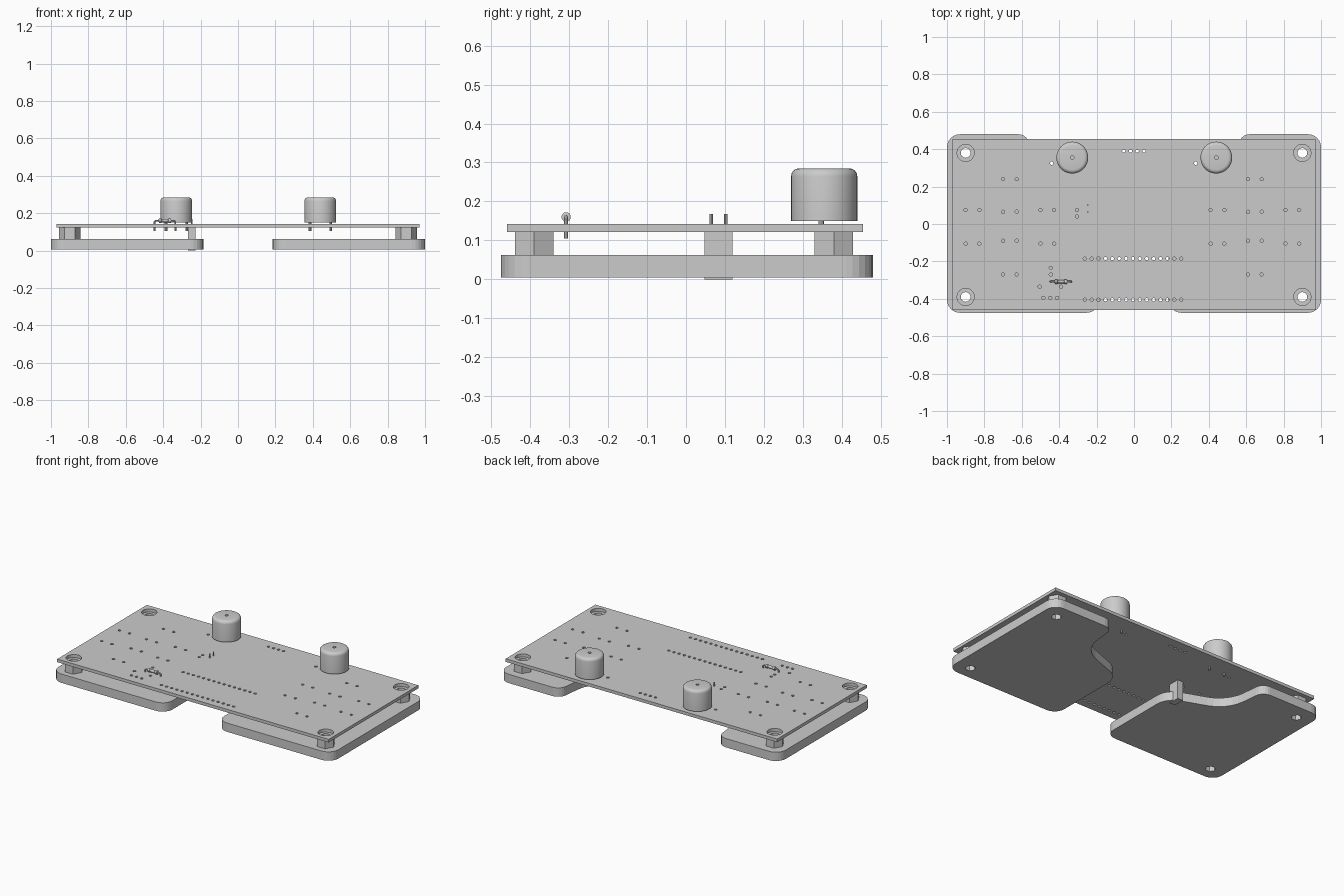
import bpy, bmesh, math
from mathutils import Vector, Matrix

cube = bpy.data.objects.get("Cube")
if cube:
    bpy.data.objects.remove(cube, do_unlink=True)

grey = bpy.data.materials.new("plain grey")
grey.use_nodes = True
colour = (0.6, 0.6, 0.6, 1)
grey.diffuse_color = colour
grey.node_tree.nodes["Principled BSDF"].inputs["Base Color"].default_value = colour


def add_mesh(name, mesh, smooth=False):
    mesh.name = name
    mesh.materials.clear()
    mesh.materials.append(grey)
    ob = bpy.data.objects.new(name, mesh)
    bpy.context.collection.objects.link(ob)
    if smooth:
        bpy.ops.object.select_all(action='DESELECT')
        ob.select_set(True)
        bpy.context.view_layer.objects.active = ob
        bpy.ops.object.shade_smooth_by_angle(angle=math.radians(35))
    return ob


def ring(x, y, r, n=12, turn=0):
    return [(x + r * math.cos(turn + math.tau * i / n),
             y + r * math.sin(turn + math.tau * i / n)) for i in range(n)]


def rounded(points, steps=6):
    """Closed outline from (x, y, corner radius) triples."""
    out = []
    for i, (x, y, r) in enumerate(points):
        p = Vector((x, y))
        a = Vector(points[i - 1][:2]) - p
        b = Vector(points[(i + 1) % len(points)][:2]) - p
        if r == 0:
            out.append((x, y))
            continue
        half = a.angle(b) / 2
        cut = r / math.tan(half)
        centre = p + (a.normalized() + b.normalized()).normalized() * r / math.sin(half)
        s, e = p + a.normalized() * cut - centre, p + b.normalized() * cut - centre
        sweep = s.angle_signed(e)
        for k in range(steps + 1):
            q = s.copy()
            q.rotate(Matrix.Rotation(-sweep * k / steps, 2))
            out.append(tuple(centre + q))
    return out


def slab(name, loops, z0, z1):
    """Flat sheet with holes: the first loop is the outline."""
    cu = bpy.data.curves.new(name, 'CURVE')
    cu.dimensions = '2D'
    cu.fill_mode = 'BOTH'
    cu.extrude = (z1 - z0) / 2
    for loop in loops:
        sp = cu.splines.new('POLY')
        sp.points.add(len(loop) - 1)
        for pt, (x, y) in zip(sp.points, loop):
            pt.co = (x, y, 0, 1)
        sp.use_cyclic_u = True
    tmp = bpy.data.objects.new(name + "_curve", cu)
    bpy.context.collection.objects.link(tmp)
    dg = bpy.context.evaluated_depsgraph_get()
    mesh = bpy.data.meshes.new_from_object(tmp.evaluated_get(dg))
    bpy.data.objects.remove(tmp, do_unlink=True)
    bm = bmesh.new()
    bm.from_mesh(mesh)
    bmesh.ops.remove_doubles(bm, verts=bm.verts, dist=1e-5)
    bmesh.ops.recalc_face_normals(bm, faces=bm.faces)
    bmesh.ops.translate(bm, verts=bm.verts, vec=(0, 0, (z0 + z1) / 2))
    for f in bm.faces:
        f.smooth = False
    bm.to_mesh(mesh)
    bm.free()
    return add_mesh(name, mesh)


def lathe(name, profile, x, y, n=40):
    """Turned part from (radius, z) pairs."""
    bm = bmesh.new()
    vs = [bm.verts.new((r, 0, z)) for r, z in profile]
    es = [bm.edges.new(p) for p in zip(vs, vs[1:])]
    bmesh.ops.spin(bm, geom=vs + es, axis=(0, 0, 1), cent=(0, 0, 0),
                   angle=math.tau, steps=n, use_duplicate=False)
    bmesh.ops.remove_doubles(bm, verts=bm.verts, dist=1e-5)
    bmesh.ops.recalc_face_normals(bm, faces=bm.faces)
    bmesh.ops.translate(bm, verts=bm.verts, vec=(x, y, 0))
    mesh = bpy.data.meshes.new(name)
    bm.to_mesh(mesh)
    bm.free()
    return add_mesh(name, mesh, True)


def wire(name, points, r):
    cu = bpy.data.curves.new(name, 'CURVE')
    cu.dimensions = '3D'
    cu.bevel_depth = r
    cu.bevel_resolution = 2
    cu.use_fill_caps = True
    sp = cu.splines.new('POLY')
    sp.points.add(len(points) - 1)
    for pt, co in zip(sp.points, points):
        pt.co = (*co, 1)
    tmp = bpy.data.objects.new(name + "_curve", cu)
    bpy.context.collection.objects.link(tmp)
    dg = bpy.context.evaluated_depsgraph_get()
    mesh = bpy.data.meshes.new_from_object(tmp.evaluated_get(dg))
    bpy.data.objects.remove(tmp, do_unlink=True)
    return add_mesh(name, mesh, True)


corners = [(sx * 0.9, y) for sx in (-1, 1) for y in (-0.39, 0.38)]

# Circuit board with its drill holes
holes = []
for x0 in (-0.70, 0.61):
    for dx, y in ((0, 0.24), (0, 0.065), (0, -0.09), (0, -0.27),
                  (-0.2, 0.075), (-0.2, -0.105), (0.2, 0.075), (0.2, -0.105)):
        holes += [(x0 + dx, y), (x0 + dx + 0.073, y)]
for y in (-0.185, -0.405):
    holes += [(-0.263 + 0.0368 * i, y) for i in range(15)]
holes += [(-0.055 + 0.036 * i, 0.39) for i in range(4)]
holes += [(-0.485 + 0.037 * i, -0.395) for i in range(3)]
holes += [(-0.44, 0.325), (0.33, 0.325), (-0.305, 0.075), (-0.305, 0.04),
          (-0.445, -0.235), (-0.445, -0.27), (-0.505, -0.335), (-0.39, -0.335)]
board = rounded([(-0.97, -0.46, 0), (0.97, -0.46, 0), (0.97, 0.455, 0), (-0.97, 0.455, 0)])
slab("circuit_board",
     [board] + [ring(x, y, 0.009, 10) for x, y in holes]
     + [ring(x, y, 0.046, 24) for x, y in corners], 0.122, 0.142)

# Two base plates with a wavy inner edge
for side, s in (("left", 1), ("right", -1)):
    outline = rounded([(1, -0.475, 0.07), (1, 0.48, 0.07), (0.565, 0.48, 0.06),
                       (0.535, 0.20, 0.2), (0.185, 0.07, 0.12), (0.185, -0.475, 0.07)])
    loops = [[(s * x, y) for x, y in outline]]
    loops += [ring(x, y, 0.03, 6) for x, y in corners if x * s > 0]
    slab(side + "_base_plate", loops, 0.005, 0.062)

# Hexagonal spacers between plates and board
for i, (x, y) in enumerate(corners):
    slab(f"spacer_{i + 1}", [ring(x, y, 0.057, 6), ring(x, y, 0.026, 16)], 0.062, 0.122)

# Round capped drums with two pins each
for side, x in (("right", -0.33), ("left", 0.44)):
    arc = [(0.065 + 0.02 * math.cos(a), 0.265 + 0.02 * math.sin(a))
           for a in (math.pi / 8 * k for k in range(5))]
    lathe(side + "_drum", [(0, 0.15), (0.085, 0.15)] + arc
          + [(0.01, 0.285), (0.01, 0.275), (0, 0.275)], x, 0.355)
    for k, dx in enumerate((-0.055, 0.055)):
        wire(f"{side}_drum_pin_{k + 1}", [(x + dx, 0.347, 0.105), (x + dx, 0.347, 0.155)], 0.007)

# Bent-lead resistor: thin wire plus thicker body with swollen ends
y, z = -0.308, 0.16
wire("resistor_lead", [(-0.447, y, 0.105), (-0.447, y, 0.153), (-0.44, y, z),
                       (-0.342, y, z), (-0.335, y, 0.153), (-0.335, y, 0.105)], 0.005)
body = lathe("resistor_body", [(0, -0.034), (0.012, -0.032), (0.012, -0.02), (0.009, -0.016),
                               (0.009, 0.016), (0.012, 0.02), (0.012, 0.032), (0, 0.034)], 0, 0, 16)
body.rotation_euler.y = math.pi / 2
body.location = (-0.391, y, z)

# Downward sensor block with its two legs
bm = bmesh.new()
bmesh.ops.create_cube(bm, size=1, matrix=Matrix.Translation((-0.248, 0.083, 0.061))
                      @ Matrix.Diagonal((0.04, 0.072, 0.122, 1)))
mesh = bpy.data.meshes.new("sensor_block")
bm.to_mesh(mesh)
bm.free()
add_mesh("sensor_block", mesh)
for k, py in enumerate((0.065, 0.102)):
    wire(f"sensor_leg_{k + 1}", [(-0.247, py, 0.12), (-0.247, py, 0.168)], 0.004)
